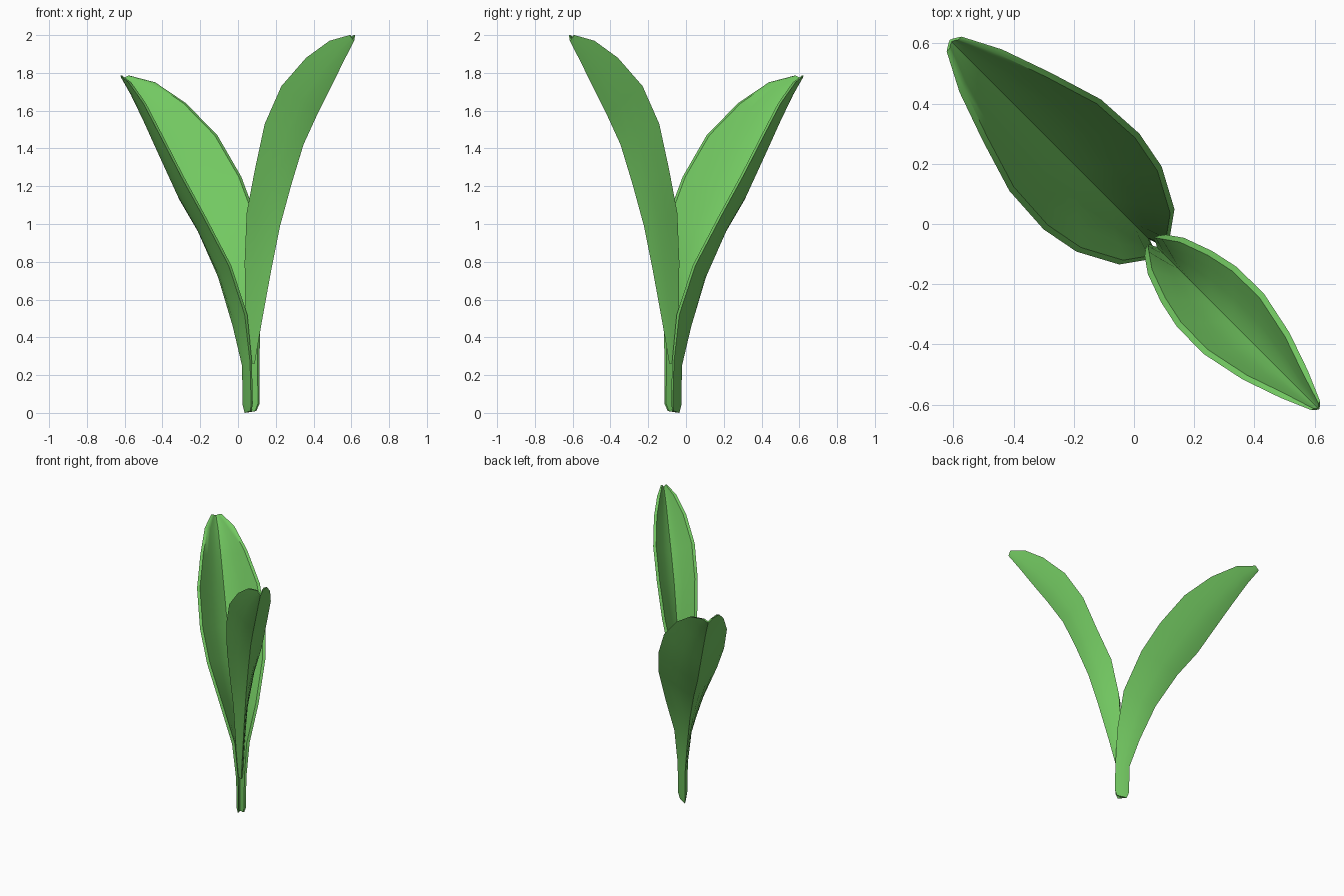
import bpy, bmesh, math

if "Cube" in bpy.data.objects:
    bpy.data.objects.remove(bpy.data.objects["Cube"])

R = math.sqrt(0.5)
green = bpy.data.materials.new("leaf green")
green.diffuse_color = (0.17, 0.58, 0.12, 1)
green.use_nodes = True
green.node_tree.nodes["Principled BSDF"].inputs["Base Color"].default_value = green.diffuse_color


def leaf(name, stations, steps=8, power=1.25):
    """Folded leaf. Station: midrib reach, midrib z, edge reach, edge z, half width.
    Reach runs along the front-right diagonal, width across it."""
    bm = bmesh.new()
    ts = [-1 + 2 * i / steps for i in range(steps + 1)]
    rings = []
    for ms, mz, es, ez, w in stations:
        depth = math.hypot(es - ms, ez - mz)
        k = min(0.045, 0.4 * depth) / depth
        w_in = w - min(0.02, 0.4 * w)
        # outer skin, then inner skin back again
        pts = [(t * w, abs(t) ** power) for t in ts]
        pts += [(t * w_in, k + (1 - k) * abs(t) ** power) for t in reversed(ts)]
        ring = []
        for a, d in pts:
            s = ms + (es - ms) * d
            z = mz + (ez - mz) * d
            ring.append(bm.verts.new(((s + a) * R, (a - s) * R, z)))
        rings.append(ring)
    n = len(rings[0])
    for lo, hi in zip(rings, rings[1:]):
        for i in range(n):
            j = (i + 1) % n
            bm.faces.new((lo[i], lo[j], hi[j], hi[i]))
    # end caps as strips across the leaf thickness
    for ring in (rings[0], rings[-1]):
        for i in range(steps):
            bm.faces.new((ring[i], ring[i + 1], ring[n - 2 - i], ring[n - 1 - i]))
    bmesh.ops.recalc_face_normals(bm, faces=bm.faces)
    me = bpy.data.meshes.new(name)
    bm.to_mesh(me)
    bm.free()
    me.materials.append(green)
    ob = bpy.data.objects.new(name, me)
    bpy.context.collection.objects.link(ob)
    bpy.context.view_layer.objects.active = ob
    ob.select_set(True)
    bpy.ops.object.shade_smooth_by_angle(angle=math.radians(50))
    ob.select_set(False)
    return ob


# Broad leaf with the stalk, leaning to the back left
leaf("broad_leaf", [
    (0.05, 0.00, 0.115, 0.01, 0.022),
    (0.035, 0.04, 0.13, 0.05, 0.032),
    (0.03, 0.25, 0.125, 0.27, 0.035),
    (-0.04, 0.46, 0.11, 0.52, 0.06),
    (-0.15, 0.72, 0.06, 0.78, 0.13),
    (-0.30, 0.96, -0.07, 1.05, 0.20),
    (-0.44, 1.13, -0.20, 1.25, 0.225),
    (-0.58, 1.35, -0.37, 1.47, 0.215),
    (-0.69, 1.52, -0.55, 1.64, 0.16),
    (-0.79, 1.67, -0.72, 1.75, 0.10),
    (-0.865, 1.765, -0.845, 1.785, 0.035),
])

# Narrow leaf, leaning to the front right
leaf("narrow_leaf", [
    (0.125, 0.26, 0.08, 0.27, 0.022),
    (0.175, 0.47, 0.085, 0.50, 0.03),
    (0.25, 0.76, 0.10, 0.80, 0.05),
    (0.315, 0.99, 0.15, 1.06, 0.085),
    (0.40, 1.21, 0.247, 1.29, 0.12),
    (0.49, 1.42, 0.34, 1.53, 0.14),
    (0.60, 1.59, 0.467, 1.73, 0.142),
    (0.70, 1.73, 0.62, 1.88, 0.11),
    (0.79, 1.86, 0.75, 1.97, 0.065),
    (0.87, 1.97, 0.855, 2.00, 0.02),
])
